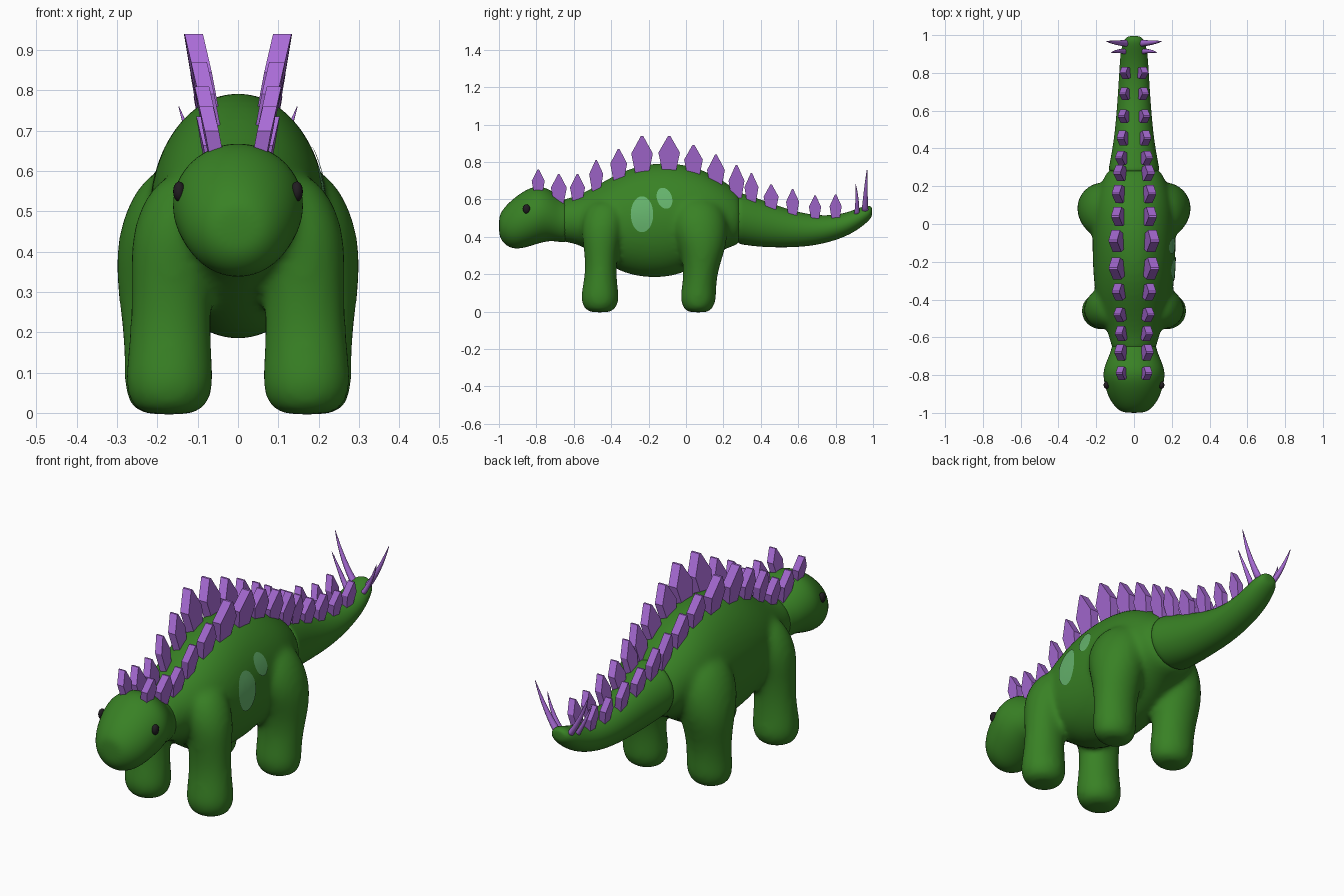
import bpy, bmesh
from math import sin, cos, pi
from mathutils import Vector


def material(name, rgb):
    m = bpy.data.materials.new(name)
    m.diffuse_color = (*rgb, 1)
    return m


GREEN = material("green", (0.04, 0.22, 0.018))
LIGHT = material("light green", (0.13, 0.45, 0.15))
PURPLE = material("purple", (0.40, 0.15, 0.68))
BLACK = material("black", (0.015, 0.012, 0.015))


def finish(bm, name, mat, smooth=True):
    bmesh.ops.recalc_face_normals(bm, faces=bm.faces)
    for f in bm.faces:
        f.smooth = smooth
    me = bpy.data.meshes.new(name)
    bm.to_mesh(me)
    bm.free()
    me.materials.append(mat)
    ob = bpy.data.objects.new(name, me)
    bpy.context.collection.objects.link(ob)
    return ob


def loft(bm, rings, upright=False, side=1, n=16):
    """Skin ellipses (centre x, y, z, radius a, radius b) with capped ends."""
    loops = []
    for cx, cy, cz, a, b in rings:
        loop = []
        for i in range(n):
            u, v = 1.025 * a * cos(2 * pi * i / n), 1.025 * b * sin(2 * pi * i / n)
            p = (cx + u, cy + v, cz) if upright else (cx + u, cy, cz + v)
            loop.append(bm.verts.new((side * p[0], p[1], p[2])))
        loops.append(loop)
    for p, q in zip(loops, loops[1:]):
        for i in range(n):
            bm.faces.new((p[i], p[(i + 1) % n], q[(i + 1) % n], q[i]))
    bm.faces.new(loops[0])
    bm.faces.new(loops[-1])


def spans(rows):
    """Side profile rows (y, bottom, top, half width) to rings."""
    return [(0, y, (lo + hi) / 2, w, (hi - lo) / 2) for y, lo, hi, w in rows]


# Torso and legs, blended into one skin
bm = bmesh.new()
loft(bm, spans([
    (-0.685, 0.40, 0.57, 0.09), (-0.67, 0.37, 0.60, 0.115), (-0.60, 0.37, 0.61, 0.13),
    (-0.50, 0.32, 0.66, 0.165), (-0.40, 0.235, 0.72, 0.20), (-0.28, 0.19, 0.775, 0.215),
    (-0.15, 0.178, 0.797, 0.22), (-0.02, 0.20, 0.79, 0.22), (0.10, 0.27, 0.755, 0.21),
    (0.20, 0.335, 0.70, 0.18), (0.275, 0.355, 0.645, 0.145), (0.30, 0.38, 0.61, 0.12)]))
front_leg = [
    (0.17, -0.46, -0.005, 0.05, 0.05), (0.17, -0.46, 0.01, 0.09, 0.08),
    (0.17, -0.46, 0.06, 0.11, 0.105), (0.17, -0.46, 0.12, 0.106, 0.095),
    (0.167, -0.455, 0.22, 0.098, 0.082), (0.165, -0.455, 0.33, 0.10, 0.09),
    (0.16, -0.45, 0.43, 0.106, 0.11), (0.14, -0.44, 0.52, 0.10, 0.11),
    (0.11, -0.43, 0.60, 0.07, 0.08)]
rear_leg = [
    (0.175, 0.065, -0.005, 0.05, 0.05), (0.175, 0.065, 0.01, 0.09, 0.075),
    (0.175, 0.065, 0.06, 0.108, 0.097), (0.175, 0.068, 0.12, 0.105, 0.092),
    (0.18, 0.08, 0.22, 0.107, 0.09), (0.18, 0.09, 0.33, 0.122, 0.12),
    (0.165, 0.075, 0.43, 0.135, 0.15), (0.14, 0.065, 0.53, 0.13, 0.15),
    (0.11, 0.06, 0.62, 0.09, 0.10)]
for s in (1, -1):
    loft(bm, front_leg, True, s)
    loft(bm, rear_leg, True, s)
torso = finish(bm, "torso_and_legs", GREEN)
torso.modifiers.new("round", 'SUBSURF').levels = 2
rm = torso.modifiers.new("fuse", 'REMESH')
rm.mode, rm.voxel_size, rm.use_smooth_shade = 'VOXEL', 0.014, True
sm = torso.modifiers.new("blend", 'SMOOTH')
sm.factor, sm.iterations = 0.5, 10

# Head and tail
bm = bmesh.new()
loft(bm, spans([
    (-1.0, 0.42, 0.50, 0.04), (-0.99, 0.385, 0.53, 0.075), (-0.96, 0.35, 0.57, 0.108),
    (-0.91, 0.333, 0.615, 0.138), (-0.85, 0.345, 0.655, 0.155), (-0.79, 0.365, 0.674, 0.166),
    (-0.73, 0.38, 0.655, 0.147), (-0.68, 0.373, 0.615, 0.124), (-0.65, 0.37, 0.602, 0.118),
    (-0.635, 0.38, 0.59, 0.11)]))
head = finish(bm, "head", GREEN)
bm = bmesh.new()
loft(bm, spans([
    (0.27, 0.365, 0.64, 0.135), (0.29, 0.36, 0.635, 0.135), (0.40, 0.345, 0.60, 0.113),
    (0.52, 0.343, 0.555, 0.098), (0.62, 0.346, 0.527, 0.09), (0.72, 0.36, 0.512, 0.083),
    (0.82, 0.388, 0.518, 0.077), (0.90, 0.425, 0.543, 0.072), (0.96, 0.47, 0.568, 0.06),
    (0.985, 0.495, 0.565, 0.045), (0.996, 0.515, 0.555, 0.025)]))
tail = finish(bm, "tail", GREEN)
for ob in (head, tail):
    ob.modifiers.new("round", 'SUBSURF').levels = 2

# Eyes
bm = bmesh.new()
for s in (1, -1):
    ball = bmesh.ops.create_uvsphere(bm, u_segments=16, v_segments=10, radius=1)["verts"]
    for v in ball:
        v.co = Vector((s * 0.146 + v.co.x * 0.015, -0.853 + v.co.y * 0.02, 0.549 + v.co.z * 0.025))
finish(bm, "eyes", BLACK)

# Back plates: y, base z, tip z, width, x offset
PLATES = [
    (-0.79, 0.65, 0.76, 0.07, 0.063), (-0.68, 0.60, 0.735, 0.085, 0.065),
    (-0.58, 0.60, 0.735, 0.08, 0.063), (-0.48, 0.67, 0.81, 0.075, 0.07),
    (-0.36, 0.72, 0.87, 0.09, 0.076), (-0.235, 0.755, 0.94, 0.115, 0.085),
    (-0.09, 0.765, 0.94, 0.115, 0.087), (0.04, 0.74, 0.892, 0.10, 0.078),
    (0.16, 0.68, 0.84, 0.095, 0.075), (0.27, 0.62, 0.785, 0.085, 0.068),
    (0.35, 0.60, 0.74, 0.075, 0.062), (0.455, 0.56, 0.68, 0.08, 0.055),
    (0.57, 0.53, 0.655, 0.07, 0.05), (0.69, 0.51, 0.622, 0.065, 0.045),
    (0.80, 0.51, 0.627, 0.065, 0.042)]
OUTLINE = [(-0.3, 0), (0.3, 0), (0.5, 0.55), (0.05, 1), (-0.05, 1), (-0.5, 0.55)]
bm = bmesh.new()
for y, lo, hi, w, x in PLATES:
    lo -= 0.025
    t = 0.12 * w + 0.009
    for s in (1, -1):
        sides = []
        for d in (-t, t):
            sides.append([bm.verts.new((s * (x + d + 0.2 * (v - 0.4) * (hi - lo) + 0.06 * u * w),
                                        y + u * w, lo + v * (hi - lo))) for u, v in OUTLINE])
        a, b = sides
        bm.faces.new(a)
        bm.faces.new(b)
        for i in range(6):
            j = (i + 1) % 6
            bm.faces.new((a[i], a[j], b[j], b[i]))
finish(bm, "back_plates", PURPLE, False)

# Curved tail spikes: root, middle, tip, radius
SPIKES = [((0.04, 0.912, 0.515), (0.09, 0.92, 0.59), (0.122, 0.906, 0.685), 0.014),
          ((0.03, 0.957, 0.53), (0.10, 0.958, 0.62), (0.147, 0.968, 0.76), 0.018)]
bm = bmesh.new()
for root, mid, tip, r in SPIKES:
    p, q, e = map(Vector, (root, mid, tip))
    rings = []
    for k in range(9):
        f = k / 8
        c = p * (1 - f) ** 2 + q * 2 * f * (1 - f) + e * f * f
        rad = r * (1 - f) ** 0.8 + 0.001
        rings.append((*c, rad, rad))
    for s in (1, -1):
        loft(bm, rings, True, s, 10)
finish(bm, "tail_spikes", PURPLE)

# Light spots hugging the right flank: y, z, half sizes, tilt
for k, (y, z, a, b, tilt) in enumerate([(-0.235, 0.52, 0.06, 0.095, 0), (-0.115, 0.605, 0.04, 0.057, 0.35)]):
    bm = bmesh.new()
    rings = [[bm.verts.new((0.5, y + f * (a * cos(g) * cos(tilt) - b * sin(g) * sin(tilt)),
                            z + f * (a * cos(g) * sin(tilt) + b * sin(g) * cos(tilt))))
              for g in [2 * pi * i / 32 for i in range(32)]] for f in (0.1, 0.4, 0.7, 1)]
    bm.faces.new(rings[0])
    for p, q in zip(rings, rings[1:]):
        for i in range(32):
            j = (i + 1) % 32
            bm.faces.new((p[i], q[i], q[j], p[j]))
    spot = finish(bm, f"flank_spot_{k + 1}", LIGHT)
    sw = spot.modifiers.new("hug", 'SHRINKWRAP')
    sw.target, sw.wrap_method, sw.offset = torso, 'PROJECT', 0.004
    sw.wrap_mode = 'ABOVE_SURFACE'
    sw.use_project_x, sw.use_negative_direction, sw.use_positive_direction = True, True, False
